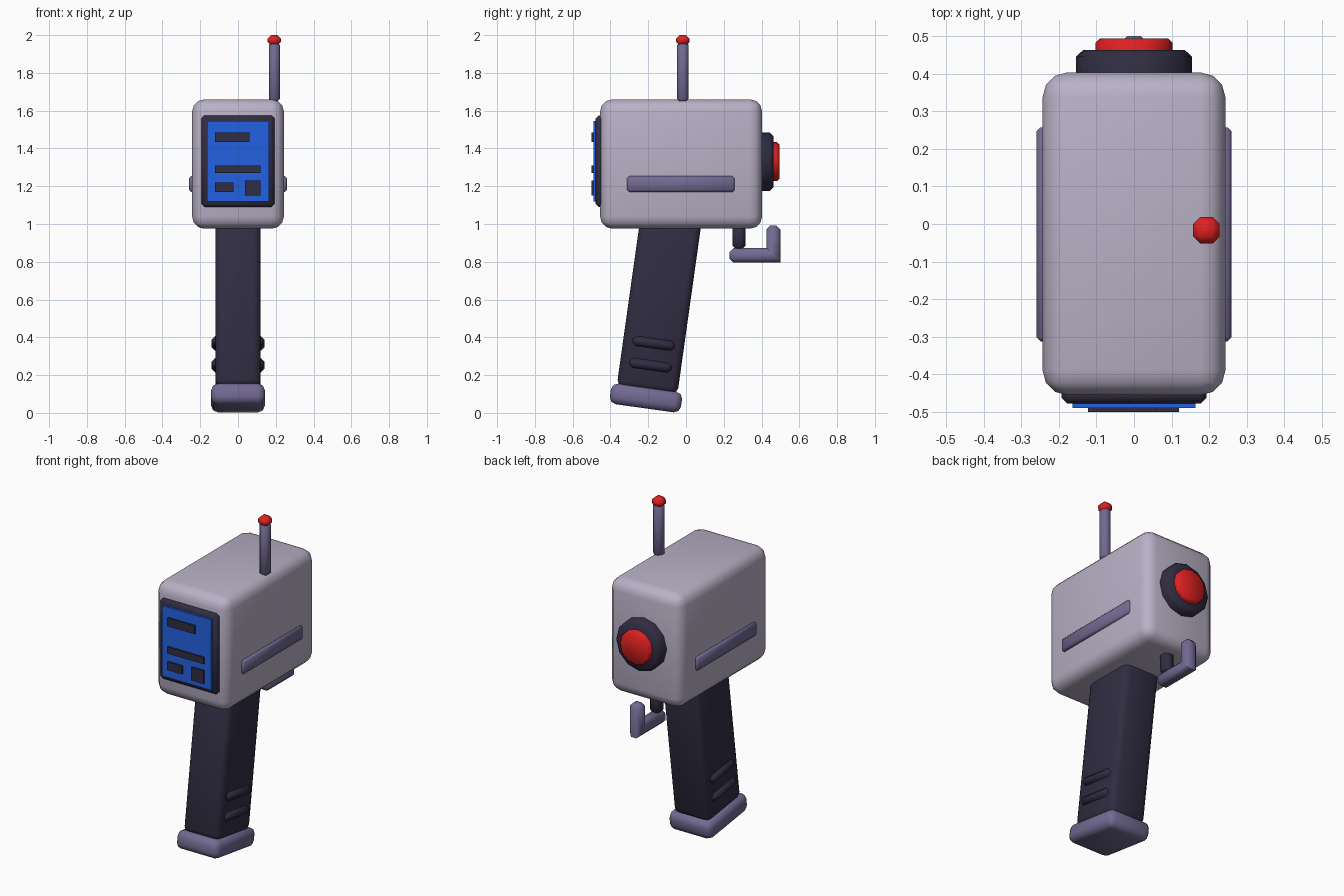
import bpy, bmesh, math
from mathutils import Matrix, Vector

if "Cube" in bpy.data.objects:
    bpy.data.objects.remove(bpy.data.objects["Cube"])


def material(name, rgb):
    m = bpy.data.materials.new(name)
    m.diffuse_color = (*rgb, 1)
    m.use_nodes = True
    m.node_tree.nodes["Principled BSDF"].inputs["Base Color"].default_value = m.diffuse_color
    return m


SHELL = material("shell", (0.49, 0.44, 0.57))
DARK = material("dark", (0.030, 0.026, 0.055))
TRIM = material("trim", (0.17, 0.145, 0.29))
RED = material("red", (0.75, 0.015, 0.015))
BLUE = material("blue", (0.017, 0.12, 0.76))


def finish(bm, name, mat, frame=None):
    bmesh.ops.recalc_face_normals(bm, faces=bm.faces)
    me = bpy.data.meshes.new(name)
    bm.to_mesh(me)
    bm.free()
    me.materials.append(mat)
    ob = bpy.data.objects.new(name, me)
    bpy.context.collection.objects.link(ob)
    if frame:
        ob.matrix_world = frame
    bpy.context.view_layer.objects.active = ob
    bpy.ops.object.select_all(action='DESELECT')
    ob.select_set(True)
    bpy.ops.object.shade_smooth_by_angle(angle=math.radians(50))
    return ob


def box(name, x, y, z, mat, bevel=0, seg=1, frame=None):
    """Box from (min, max) ranges with rounded edges."""
    bm = bmesh.new()
    size = [r[1] - r[0] for r in (x, y, z)]
    mid = [(r[1] + r[0]) / 2 for r in (x, y, z)]
    bmesh.ops.create_cube(bm, size=1, matrix=Matrix.Translation(mid) @ Matrix.Diagonal((*size, 1)))
    if bevel:
        bmesh.ops.bevel(bm, geom=bm.edges[:], offset=bevel, segments=seg, profile=0.5, affect='EDGES')
    return finish(bm, name, mat, frame)


def disc(name, radius, y0, y1, z, mat, bevel, sides=12):
    """Low-poly disc facing +y with a bevelled rim."""
    bm = bmesh.new()
    place = Matrix.Translation((0, (y0 + y1) / 2, z)) @ Matrix.Rotation(-math.pi / 2, 4, 'X')
    bmesh.ops.create_cone(bm, cap_ends=True, segments=sides, radius1=radius, radius2=radius,
                          depth=y1 - y0, matrix=place)
    rim = [e for e in bm.edges if all(v.co.y > y1 - 1e-4 for v in e.verts)]
    bmesh.ops.bevel(bm, geom=rim, offset=bevel, segments=1, affect='EDGES')
    return finish(bm, name, mat)


# Main housing
box("housing", (-0.243, 0.243), (-0.455, 0.403), (0.975, 1.66), SHELL, 0.065, 3)

# Screen with its frame and readout blocks
box("screen_frame", (-0.193, 0.193), (-0.478, -0.43), (1.09, 1.575), DARK, 0.016)
box("screen", (-0.163, 0.163), (-0.49, -0.46), (1.12, 1.545), BLUE)
readouts = [(-0.123, 0.06, 1.435, 1.485), (-0.123, 0.12, 1.27, 1.31),
            (-0.123, -0.025, 1.17, 1.22), (0.037, 0.12, 1.15, 1.23)]
for i, (x0, x1, z0, z1) in enumerate(readouts):
    box(f"readout_{i + 1}", (x0, x1), (-0.50, -0.48), (z0, z1), DARK)

# Side strips
for side, s in (("left", -1), ("right", 1)):
    box(f"side_strip_{side}", sorted((s * 0.22, s * 0.259)), (-0.312, 0.257), (1.17, 1.253), TRIM, 0.01)

# Rear button
disc("button_ring", 0.154, 0.38, 0.463, 1.33, DARK, 0.018)
disc("button", 0.103, 0.44, 0.494, 1.33, RED, 0.012)

# Antenna
box("antenna_rod", (0.163, 0.222), (-0.047, 0.013), (1.645, 1.965), TRIM, 0.017)
box("antenna_tip", (0.157, 0.228), (-0.052, 0.019), (1.945, 2.0), RED, 0.019)

# Tilted grip, foot and ridges share one local frame
tilt = Matrix.Translation((0, -0.212, 0.079)) @ Matrix.Rotation(math.radians(-8), 4, 'X')
box("grip", (-0.12, 0.12), (-0.162, 0.162), (0.04, 0.98), DARK, 0.035, 2, tilt)
box("grip_foot", (-0.142, 0.142), (-0.19, 0.19), (-0.055, 0.055), TRIM, 0.035, 2, tilt)
for i, z in enumerate((0.175, 0.292)):
    for side, s in (("left", -1), ("right", 1)):
        box(f"grip_ridge_{side}_{i + 1}", sorted((s * 0.09, s * 0.139)), (-0.112, 0.112),
            (z - 0.026, z + 0.026), DARK, 0.018, 1, tilt)

# Trigger peg and L-shaped hook below the housing
box("trigger_peg", (-0.035, 0.035), (0.245, 0.315), (0.865, 1.0), DARK, 0.02)
outline = [(0.23, 0.795), (0.50, 0.795), (0.50, 0.992), (0.425, 0.992), (0.425, 0.872), (0.23, 0.872)]
bm = bmesh.new()
face = bm.faces.new([bm.verts.new((-0.04, y, z)) for y, z in outline])
ext = bmesh.ops.extrude_face_region(bm, geom=[face])
bmesh.ops.translate(bm, verts=[v for v in ext["geom"] if isinstance(v, bmesh.types.BMVert)],
                    vec=Vector((0.08, 0, 0)))


def is_elbow(e):
    a, b = (v.co for v in e.verts)
    return abs(a.x - b.x) > 0.01 and any(
        abs(a.y - y) < 1e-4 and abs(a.z - z) < 1e-4 for y, z in (outline[1], outline[4]))


bmesh.ops.recalc_face_normals(bm, faces=bm.faces)
bmesh.ops.bevel(bm, geom=[e for e in bm.edges if not is_elbow(e)], offset=0.022,
                segments=1, affect='EDGES')
finish(bm, "trigger_hook", TRIM)
